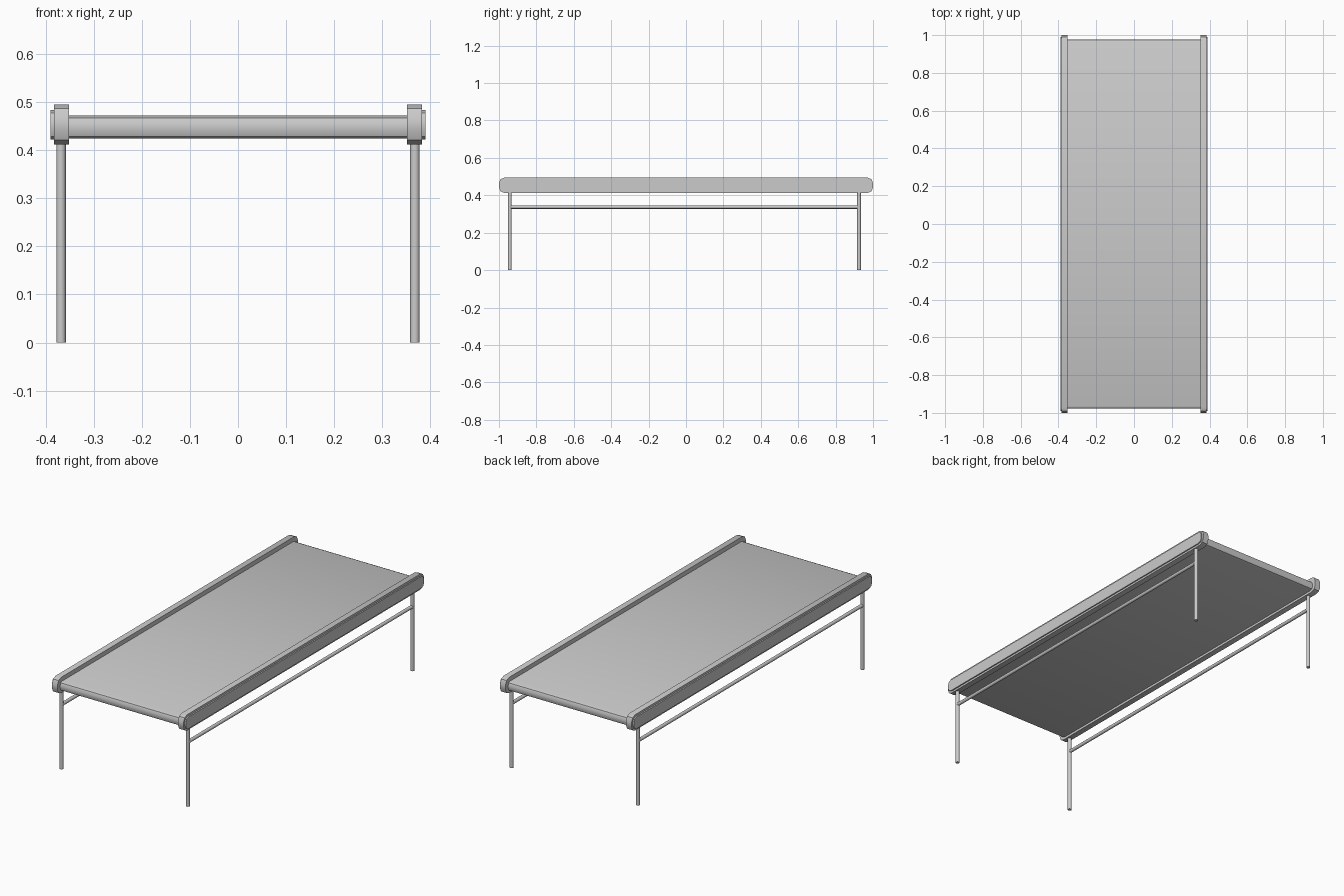
import bpy, bmesh, math
from mathutils import Vector

if "Cube" in bpy.data.objects:
    bpy.data.objects.remove(bpy.data.objects["Cube"])


def finish(ob, angle=30):
    bpy.ops.object.select_all(action='DESELECT')
    ob.select_set(True)
    bpy.context.view_layer.objects.active = ob
    bpy.ops.object.shade_smooth_by_angle(angle=math.radians(angle))


def rounded_profile(y0, y1, z0, z1, r, segs=2):
    """Rounded rectangle in the y-z plane."""
    pts = []
    corners = [(y1 - r, z1 - r, 0), (y0 + r, z1 - r, 90),
               (y0 + r, z0 + r, 180), (y1 - r, z0 + r, 270)]
    for cy, cz, start in corners:
        for i in range(segs + 1):
            a = math.radians(start + 90 * i / segs)
            pts.append((cy + r * math.cos(a), cz + r * math.sin(a)))
    return pts


def slab(name, x0, x1, profile):
    """Extrude a y-z profile along x."""
    bm = bmesh.new()
    face = bm.faces.new([bm.verts.new((x0, y, z)) for y, z in profile])
    ext = bmesh.ops.extrude_face_region(bm, geom=[face])
    verts = [g for g in ext['geom'] if isinstance(g, bmesh.types.BMVert)]
    bmesh.ops.translate(bm, verts=verts, vec=(x1 - x0, 0, 0))
    bmesh.ops.recalc_face_normals(bm, faces=bm.faces[:])
    me = bpy.data.meshes.new(name)
    bm.to_mesh(me)
    bm.free()
    ob = bpy.data.objects.new(name, me)
    bpy.context.collection.objects.link(ob)
    finish(ob)


def rod(name, a, b, r, sides=12):
    a, b = Vector(a), Vector(b)
    d = b - a
    bpy.ops.mesh.primitive_cylinder_add(
        vertices=sides, radius=r, depth=d.length, location=(a + b) / 2,
        rotation=d.to_track_quat('Z', 'Y').to_euler())
    ob = bpy.context.object
    ob.name = name
    finish(ob, 40)


FRONT_Y, BACK_Y, LEG_X = -0.942, 0.925, 0.368

# Flat belt bed with rounded ends
slab("belt", -0.352, 0.352, rounded_profile(-0.978, 0.978, 0.424, 0.472, 0.016))

for side, label in ((-1, "left"), (1, "right")):
    # Side rail and its raised outer panel
    slab(f"{label}_rail", side * 0.351, side * 0.383,
         rounded_profile(-1, 1, 0.412, 0.495, 0.03))
    slab(f"{label}_rail_panel", side * 0.382, side * 0.39,
         rounded_profile(-0.99, 0.99, 0.422, 0.484, 0.021))
    # Legs and lengthwise brace
    x = side * LEG_X
    rod(f"{label}_front_leg", (x, FRONT_Y, 0), (x, FRONT_Y, 0.42), 0.01)
    rod(f"{label}_back_leg", (x, BACK_Y, 0), (x, BACK_Y, 0.42), 0.01)
    rod(f"{label}_brace", (x, FRONT_Y, 0.337), (x, BACK_Y, 0.337), 0.009)
